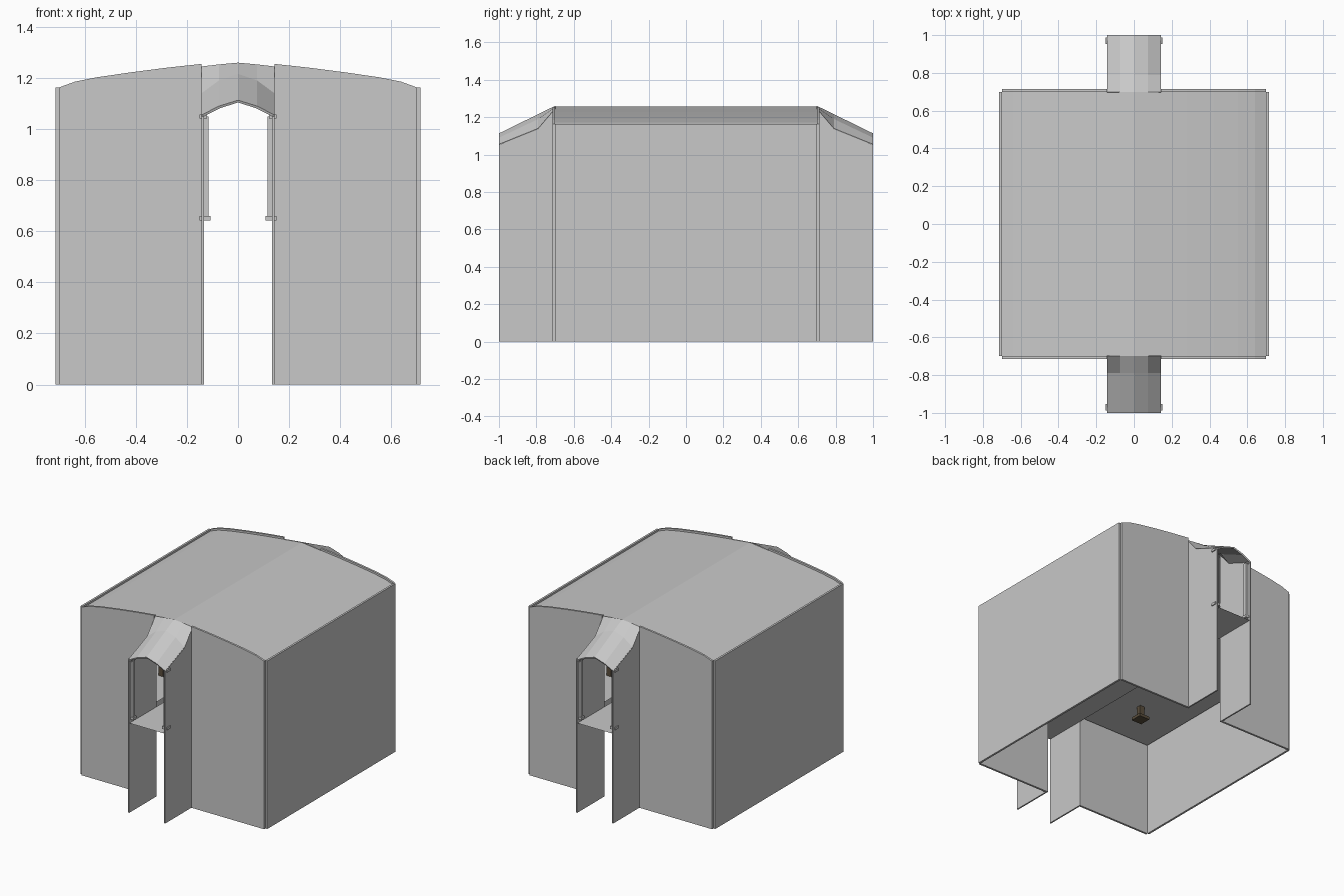
import bpy
import bmesh
from mathutils import Vector

if "Cube" in bpy.data.objects:
    bpy.data.objects.remove(bpy.data.objects["Cube"])


def material(name, rgb):
    m = bpy.data.materials.new(name)
    m.diffuse_color = (*rgb, 1)
    m.use_nodes = True
    m.node_tree.nodes["Principled BSDF"].inputs["Base Color"].default_value = m.diffuse_color
    return m


GREY = material("light_grey", (0.58, 0.58, 0.58))
BROWN = material("dark_brown", (0.10, 0.075, 0.045))


def finish(name, bm, mat, closed=True):
    if closed:
        bmesh.ops.recalc_face_normals(bm, faces=bm.faces)
    me = bpy.data.meshes.new(name)
    bm.to_mesh(me)
    bm.free()
    ob = bpy.data.objects.new(name, me)
    bpy.context.collection.objects.link(ob)
    me.materials.append(mat)
    return ob


def prism(name, points, offset, mat=GREY):
    """Extrude a flat outline of 3D points by an offset."""
    bm = bmesh.new()
    face = bm.faces.new([bm.verts.new(p) for p in points])
    ext = bmesh.ops.extrude_face_region(bm, geom=[face])
    verts = [g for g in ext["geom"] if isinstance(g, bmesh.types.BMVert)]
    bmesh.ops.translate(bm, verts=verts, vec=Vector(offset))
    return finish(name, bm, mat)


def box(name, x0, x1, y0, y1, z0, z1, mat=GREY):
    pts = [(x0, y0, z0), (x1, y0, z0), (x1, y1, z0), (x0, y1, z0)]
    return prism(name, pts, (0, 0, z1 - z0), mat)


def plane(name, x0, x1, y0, y1, z):
    bm = bmesh.new()
    bm.faces.new([bm.verts.new(p) for p in
                  [(x0, y0, z), (x1, y0, z), (x1, y1, z), (x0, y1, z)]])
    return finish(name, bm, GREY, closed=False)


def loft(name, rows, thickness):
    """Skin rows of points, then thicken downward."""
    bm = bmesh.new()
    grid = [[bm.verts.new(p) for p in row] for row in rows]
    for a, b in zip(grid, grid[1:]):
        for i in range(len(a) - 1):
            bm.faces.new((a[i], a[i + 1], b[i + 1], b[i]))
    bmesh.ops.recalc_face_normals(bm, faces=bm.faces)
    bm.faces.ensure_lookup_table()
    if bm.faces[0].normal.z < 0:
        bmesh.ops.reverse_faces(bm, faces=bm.faces)
    ob = finish(name, bm, GREY, closed=False)
    mod = ob.modifiers.new("thickness", "SOLIDIFY")
    mod.thickness = thickness
    mod.offset = -1
    return ob


OUT, INN, GAP = 0.714, 0.70, 0.143      # hall outside, inside, half passage
T = OUT - INN
LIP = 0.013                             # walls rise a little over the roof

# Arched wall top, from passage to corner
arch = [(GAP, 1.255), (0.28, 1.24), (0.42, 1.222), (0.55, 1.203),
        (0.64, 1.185), (INN, 1.163)]

# Main roof, slightly lower than the wall tops
half = [(x, z - LIP) for x, z in arch]
section = [(-x, z) for x, z in reversed(half)] + [(0, 1.258)] + half
loft("main_roof", [[(x, y, z) for x, z in section] for y in (-INN, INN)], 0.01)

for s in (-1, 1):
    # Long side walls
    box("side_wall", s * INN, s * OUT, -INN, INN, 0, 1.163)
    # Raised side floors
    xa, xb = sorted((s * GAP, s * (INN - 0.01)))
    plane("side_floor", xa, xb, -INN + 0.01, INN - 0.01, 0.645)

    for t in (-1, 1):
        # End walls on both sides of the passage
        outline = [(s * x, t * INN, z) for x, z in
                   [(INN, 0), (GAP, 0)] + arch]
        prism("end_wall", outline, (0, t * T, 0))

        # Porch side walls
        side = [(0.70, 0), (1.0, 0), (1.0, 1.05), (0.79, 1.135), (0.70, 1.243)]
        prism("porch_wall", [(s * GAP, t * y, z) for y, z in side],
              (-s * 0.01, 0, 0))

        # Door posts with base and capital
        box("door_post", s * 0.116, s * 0.134, t * 0.958, t * 0.982, 0.65, 1.05)
        box("post_base", s * 0.108, s * 0.15, t * 0.952, t * 0.988, 0.642, 0.66)
        box("post_capital", s * 0.122, s * 0.15, t * 0.952, t * 0.988, 1.042, 1.058)

        # Small brown lamp posts through the side floors
        x, y = s * 0.34, t * 0.34
        box("lamp_foot", x - .04, x + .04, y - .04, y + .04, 0.55, 0.57, BROWN)
        box("lamp_stem", x - .017, x + .017, y - .017, y + .017, 0.57, 0.78, BROWN)

# Passage floor running through both porches
plane("passage_floor", -0.134, 0.134, -0.998, 0.998, 0.62)

# Sloping porch roofs: y, eave, shoulder and ridge heights
ribs = [(0.70, 1.245, 1.253, 1.26), (0.79, 1.14, 1.19, 1.216),
        (1.0, 1.055, 1.09, 1.113)]
for t in (-1, 1):
    rows = []
    for y, eave, shoulder, ridge in ribs:
        rows.append([(-GAP, t * y, eave), (-0.075, t * y, shoulder),
                     (0, t * y, ridge), (0.075, t * y, shoulder),
                     (GAP, t * y, eave)])
    loft("porch_roof", rows, 0.01)
